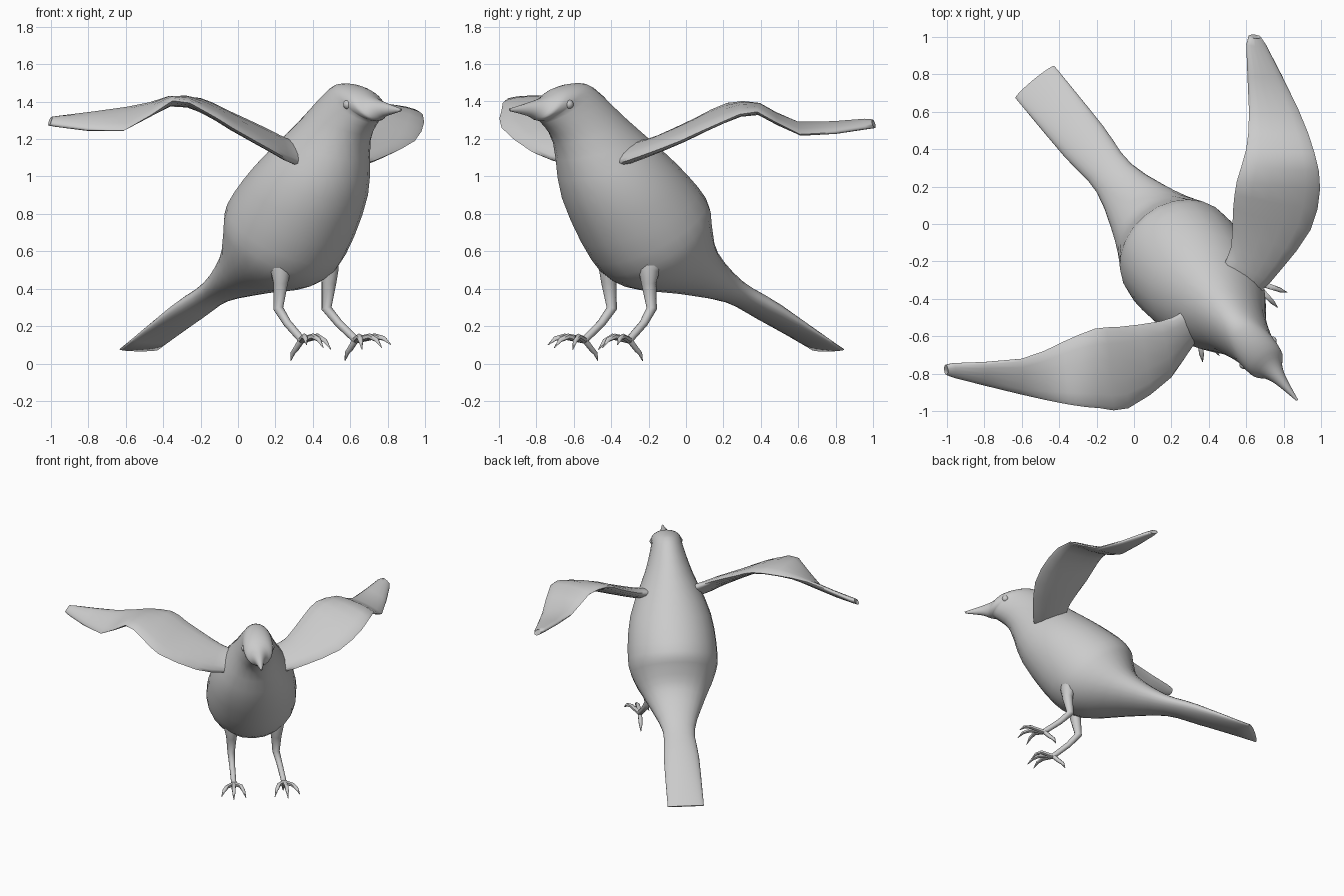
import bpy, bmesh, math
from mathutils import Vector

if "Cube" in bpy.data.objects:
    bpy.data.objects.remove(bpy.data.objects["Cube"])

grey = bpy.data.materials.new("plain_grey")
grey.diffuse_color = (0.6, 0.6, 0.6, 1)
grey.use_nodes = True
grey.node_tree.nodes["Principled BSDF"].inputs["Base Color"].default_value = grey.diffuse_color

HEAD = math.radians(-50.5)               # direction the bird faces
FWD = Vector((math.cos(HEAD), math.sin(HEAD), 0))
LEFT = Vector((-math.sin(HEAD), math.cos(HEAD), 0))
ORIGIN = Vector((0.17, -0.09, 0))


def place(s, t, z):
    """Bird frame (forward, left, up) to world."""
    return ORIGIN + FWD * s + LEFT * t + Vector((0, 0, z))


def smooth_rows(rows, steps):
    """Curve through the key rows (Catmull-Rom)."""
    out = []
    for i in range(len(rows) - 1):
        quad = rows[max(i - 1, 0)], rows[i], rows[i + 1], rows[min(i + 2, len(rows) - 1)]
        for k in range(steps):
            f = k / steps
            out.append([b + f / 2 * (c - a + f * (2 * a - 5 * b + 4 * c - d + f * (3 * (b - c) + d - a)))
                        for a, b, c, d in zip(*quad)])
    return out + [list(rows[-1])]


def ring(centre, u, v, n):
    return [centre + u * math.cos(2 * math.pi * i / n) + v * math.sin(2 * math.pi * i / n)
            for i in range(n)]


def finish(ob, angle=60):
    ob.data.materials.append(grey)
    bpy.ops.object.select_all(action='DESELECT')
    ob.select_set(True)
    bpy.context.view_layer.objects.active = ob
    bpy.ops.object.shade_smooth_by_angle(angle=math.radians(angle))


def loft(name, rings, angle=60):
    """Skin a row of rings and close both ends."""
    bm = bmesh.new()
    rows = [[bm.verts.new(p) for p in r] for r in rings]
    n = len(rows[0])
    for a, b in zip(rows, rows[1:]):
        for i in range(n):
            bm.faces.new((a[i], a[(i + 1) % n], b[(i + 1) % n], b[i]))
    bm.faces.new(rows[0])
    bm.faces.new(rows[-1])
    bmesh.ops.recalc_face_normals(bm, faces=bm.faces)
    me = bpy.data.meshes.new(name)
    bm.to_mesh(me)
    bm.free()
    ob = bpy.data.objects.new(name, me)
    bpy.context.collection.objects.link(ob)
    finish(ob, angle)


def tube(name, pts, radii, n=8):
    """Tapered limb through the given points."""
    rings = []
    for i, p in enumerate(pts):
        d = (pts[min(i + 1, len(pts) - 1)] - pts[max(i - 1, 0)]).normalized()
        u = d.cross(LEFT).normalized()
        rings.append(ring(p, u * radii[i], d.cross(u) * radii[i], n))
    loft(name, rings)


def wing(name, side, rows):
    """Flat tapering blade; each row is leading edge xyz, trailing edge xyz."""
    rings = []
    rows = smooth_rows(rows, 2)
    for i, r in enumerate(rows):
        f = i / (len(rows) - 1)
        lead, trail = Vector(r[:3]), Vector(r[3:])
        u = (lead - trail) / 2
        up = u.cross(LEFT * side).normalized()
        up = up if up.z > 0 else -up
        rings.append(ring((lead + trail) / 2, u, up * (0.045 - 0.025 * f), 14))
    loft(name, rings, 75)


# Body, tail, head and beak: back (s, z), belly (s, z), half width
profile = [
    (-1.115, .085, -1.085, .065, .135), (-.70, .33, -.68, .225, .132),
    (-.45, .455, -.42, .325, .12), (-.235, .63, -.08, .372, .215),
    (-.185, .79, .25, .405, .30), (-.155, .91, .44, .53, .335),
    (.035, 1.085, .66, .87, .30), (.33, 1.31, .76, 1.17, .175),
    (.54, 1.475, .87, 1.285, .118), (.66, 1.497, .895, 1.295, .112),
    (.78, 1.472, .91, 1.298, .10), (.87, 1.425, .93, 1.303, .06),
    (.97, 1.395, .975, 1.322, .032), (1.105, 1.362, 1.10, 1.348, .006)]
body = []
for ds, dz, vs, vz, w in smooth_rows(profile, 3):
    top, low = place(ds, 0, dz), place(vs, 0, vz)
    body.append(ring((top + low) / 2, (top - low) / 2, LEFT * w, 24))
loft("body_tail_and_head", body)

# Raised wings, each with its own sweep, rooted inside the shoulders
wing("right_wing", -1, [
    (.48, -.50, 1.06, .42, -.36, 1.14), (.32, -.64, 1.07, .26, -.47, 1.19),
    (.20, -.82, 1.13, .14, -.52, 1.25), (-.03, -.985, 1.26, -.08, -.55, 1.35),
    (-.18, -.985, 1.35, -.21, -.56, 1.405), (-.35, -.965, 1.405, -.38, -.63, 1.40),
    (-.61, -.91, 1.245, -.60, -.72, 1.37), (-.97, -.82, 1.27, -.96, -.745, 1.32),
    (-1.0, -.80, 1.28, -1.0, -.76, 1.315)])
wing("left_wing", 1, [
    (.58, -.42, 1.06, .46, -.36, 1.14), (.68, -.36, 1.07, .48, -.22, 1.18),
    (.79, -.24, 1.11, .52, -.12, 1.21), (.945, -.03, 1.19, .53, .08, 1.31),
    (.995, .19, 1.29, .55, .23, 1.385), (.965, .38, 1.345, .60, .40, 1.375),
    (.88, .61, 1.225, .615, .60, 1.285), (.705, .96, 1.26, .60, .96, 1.30),
    (.67, 1.0, 1.265, .63, 1.0, 1.295)])

# Legs, toes and eyes on both sides
for side, name, hip, foot in ((-1, "right", -.16, -.155), (1, "left", .175, .22)):
    tube(name + "_leg",
         [place(.19, hip * .75, .70), place(.25, hip * .9, .57), place(.285, hip, .49),
          place(.285, hip, .43), place(.265, hip, .295),
          place(.34, (hip + foot) / 2, .215), place(.46, foot, .125)],
         [.15, .10, .055, .04, .028, .022, .02], 10)
    # reach forward, spread sideways, knuckle height, claw height
    for toe, reach, spread, mid, tip in (("outer_toe", .17, .105, .145, .10),
                                         ("middle_toe", .20, .015, .145, .085),
                                         ("inner_toe", .15, -.08, .145, .075),
                                         ("rear_toe", -.09, 0, .075, .015)):
        path = [(0, .125), (.55, mid), (.8, (mid + tip) / 2 + .012), (1, tip)]
        tube(name + "_" + toe,
             [place(.455 + reach * f, foot + spread * side * f, z) for f, z in path],
             [.018, .016, .013, .002], 6)
    bpy.ops.mesh.primitive_uv_sphere_add(segments=14, ring_count=8, radius=.026,
                                         location=place(.775, .097 * side, 1.385))
    bpy.context.object.name = name + "_eye"
    finish(bpy.context.object)
